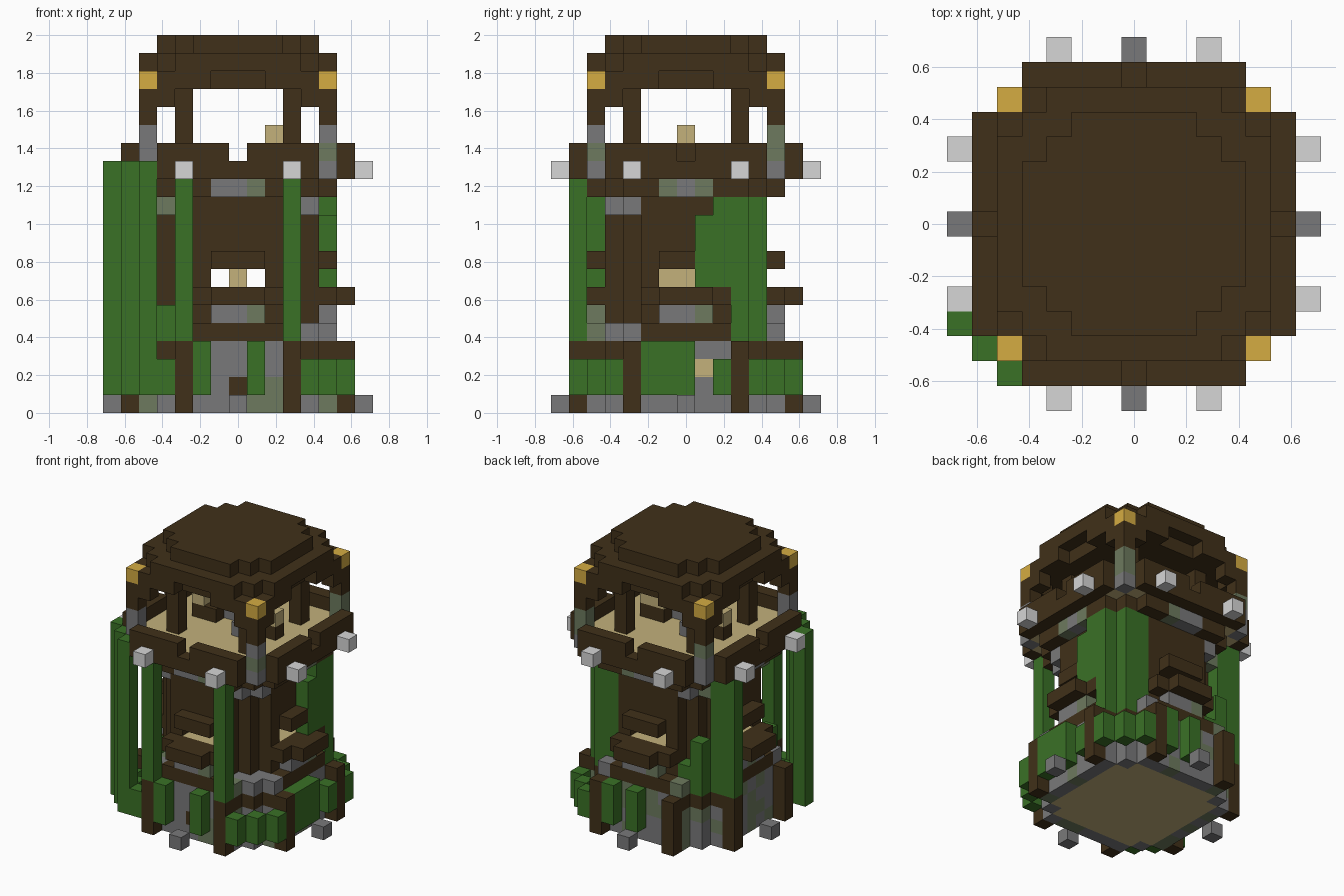
import bpy, bmesh, random
from mathutils import Vector

random.seed(4)
U = 2 / 21                       # edge of one block
SIDES = (-1, 1)

old = bpy.data.objects.get("Cube")
if old:
    bpy.data.objects.remove(old, do_unlink=True)

COLOURS = {
    "timber": (64, 48, 25), "leaf": (58, 113, 38),
    "stone": (121, 121, 122), "moss": (109, 122, 94), "pale_stone": (214, 214, 214),
    "gold": (213, 172, 66), "plank": (195, 177, 123),
}
MATS = {}
for name, rgb in COLOURS.items():
    lin = [((c / 255 + 0.055) / 1.055) ** 2.4 for c in rgb] + [1]
    m = bpy.data.materials.new(name)
    m.use_nodes = True
    m.diffuse_color = lin
    m.node_tree.nodes["Principled BSDF"].inputs["Base Color"].default_value = lin
    MATS[name] = m

blocks = {}                      # cell -> (part, colour)


def put(part, colour, cells):
    for c in cells:
        col = colour
        if colour == "masonry":
            col = "moss" if random.random() < 0.35 else "stone"
        blocks[c] = (part, col)


def box(x0, x1, y0, y1, z0, z1):
    return [(x, y, z) for x in range(x0, x1 + 1)
            for y in range(y0, y1 + 1) for z in range(z0, z1 + 1)]


def column(x, y, z0, z1):
    return box(x, x, y, y, z0, z1)


def disc(r, z0, z1=None):
    z1 = z0 if z1 is None else z1
    return [c for c in box(-r, r, -r, r, z0, z1) if abs(c[0]) + abs(c[1]) <= 2 * r - 2]


def ring(r, z0, z1=None):
    inner = set(disc(r - 1, z0, z1))
    return [c for c in disc(r, z0, z1) if c not in inner]


def four(cells):
    """Repeat cells made for the front on all four sides."""
    out = []
    for x, y, z in cells:
        out += [(x, y, z), (-y, x, z), (-x, -y, z), (y, -x, z)]
    return list(dict.fromkeys(out))


# Stone base with timber ring beams
put("base_wall", "masonry", disc(5, 0, 3))
put("ground_floor", "plank", [c for c in box(-4, 4, -4, 4, 0, 0) if abs(c[0]) + abs(c[1]) < 8])
put("base_beam", "timber", [c for c in ring(5, 3) if min(abs(c[0]), abs(c[1])) > 2])
put("base_cap", "masonry", disc(5, 4))
put("base_cap_beam", "timber", four(box(-2, 2, -5, -5, 4, 4)))
put("door", "timber", [(0, -5, 1)])
put("base_window", "plank", [(5, 1, 2)])
put("buttress", "timber", four(column(-3, -6, 0, 3) + column(3, -6, 0, 3)))
put("footing", "stone", four([(0, -7, 0)]))

# Tower shaft: hollow, with a floor and a window on each side
put("shaft_foot", "timber", disc(4, 5))
put("upper_floor", "plank", disc(3, 6))
put("shaft_wall", "timber", ring(4, 6, 11))
put("window_sill", "plank", four(box(-1, 1, -4, -4, 6, 6)))
for c in four(box(-1, 1, -4, -4, 7, 7)):
    del blocks[c]
put("inner_post", "plank", [(0, 0, 7), (0, -1, 7)])
put("shelf_bracket", "masonry", four(box(-1, 1, -5, -5, 5, 5)))
put("window_shelf", "timber", four(box(-2, 2, -5, -5, 6, 6) + box(-1, 1, -6, -6, 6, 6)))
put("window_awning", "timber", four(box(-1, 1, -5, -5, 8, 8)))
put("corbel", "masonry", four([(-4, -3, 11), (-3, -4, 11)]))

# Balcony: support ring, deck, parapet with notches
put("balcony_support", "timber", disc(5, 12))
put("balcony_support_stone", "masonry", four(box(-1, 1, -5, -5, 12, 12)))
put("balcony_edge", "timber", disc(6, 13))
put("deck", "plank", [c for c in box(-5, 5, -5, 5, 13, 13) if abs(c[0]) + abs(c[1]) < 10])
put("parapet", "timber", four(box(-4, -1, -6, -6, 14, 14) + box(1, 4, -6, -6, 14, 14)))
put("lamp_block", "pale_stone", four([(-3, -7, 13), (3, -7, 13)]))
put("corner_stone", "masonry", four(column(-5, -5, 13, 15)))

# Lookout furniture
put("bench", "timber", [(-2, 0, 14), (2, 0, 14), (-3, 0, 14), (3, 0, 14)])
put("bench_top", "plank", [(2, 0, 15), (3, 0, 15), (-3, 0, 15)])
put("stool", "stone", [(-1, 1, 14), (1, -1, 14)])

# Lookout posts, shallow arches and stepped roof
put("corner_post", "timber", four(column(-5, -5, 16, 17)))
put("roof_post", "timber", four(column(-3, -3, 14, 17)))
put("roof_brace", "timber", four([(-4, -5, 17), (4, -5, 17)]))
put("roof_rim", "timber", four(box(-5, -2, -5, -5, 18, 18) + box(2, 5, -5, -5, 18, 18)))
put("ceiling", "timber", box(-4, 4, -4, 4, 18, 18))
put("corner_lamp", "gold", four([(-5, -5, 18)]))
put("roof_lower", "timber", disc(5, 19))
put("roof_upper", "timber", disc(4, 20))

# Hanging vines and ivy
for x, y in ((-3, -6), (3, -6), (-6, 3), (-5, 3)):
    put("vine", "leaf", column(x, y, 4, 12))
for x, y in ((-5, -6), (-6, -5), (-7, -4)):
    put("tall_hedge", "leaf", column(x, y, 1, 13))
put("wall_ivy", "leaf", column(5, 1, 7, 10) + column(5, 2, 7, 11))
for x, y in ((5, 3), (4, 3), (4, 4), (3, 4)):
    put("wall_ivy", "leaf", column(x, y, 4, 11))
put("wall_ivy", "leaf", column(-4, 4, 4, 7) + column(-3, 4, 4, 5) + column(-4, -4, 4, 5))

# Bushes round the foot
for sx, sy in ((1, -1), (1, 1), (-1, -1)):
    for x, y in ((4, 6), (5, 5), (6, 4)):
        if (sx * x, sy * y, 1) not in blocks:
            put("bush", "leaf", column(sx * x, sy * y, 1, 2))
put("bush", "leaf", column(-2, -6, 1, 3) + column(1, -6, 1, 3))
put("bush", "leaf", box(6, 6, -2, 0, 1, 3) + column(6, 2, 1, 2))
put("bush", "leaf", column(2, 6, 1, 3) + column(0, 6, 1, 3))


# Turn every part into a mesh, keeping only the exposed block faces
def build(part):
    cells = [(c, col) for c, (p, col) in blocks.items() if p == part]
    names = sorted({col for _, col in cells})
    bm = bmesh.new()
    for c, col in cells:
        for axis in range(3):
            for s in SIDES:
                n = Vector((0, 0, 0))
                n[axis] = s
                if tuple(int(a + b) for a, b in zip(c, n)) in blocks:
                    continue
                a = Vector((0, 0, 0))
                a[(axis + 1) % 3] = 0.5
                b = n.cross(a)
                mid = Vector(c) + n / 2 + Vector((0, 0, 0.5))
                corners = (mid - a - b, mid + a - b, mid + a + b, mid - a + b)
                f = bm.faces.new([bm.verts.new(v * U) for v in corners])
                f.material_index = names.index(col)
    if bm.faces:
        bmesh.ops.remove_doubles(bm, verts=bm.verts, dist=U / 100)
        mesh = bpy.data.meshes.new(part)
        bm.to_mesh(mesh)
        for n in names:
            mesh.materials.append(MATS[n])
        bpy.context.collection.objects.link(bpy.data.objects.new(part, mesh))
    bm.free()


for part in dict.fromkeys(p for p, _ in blocks.values()):
    build(part)
